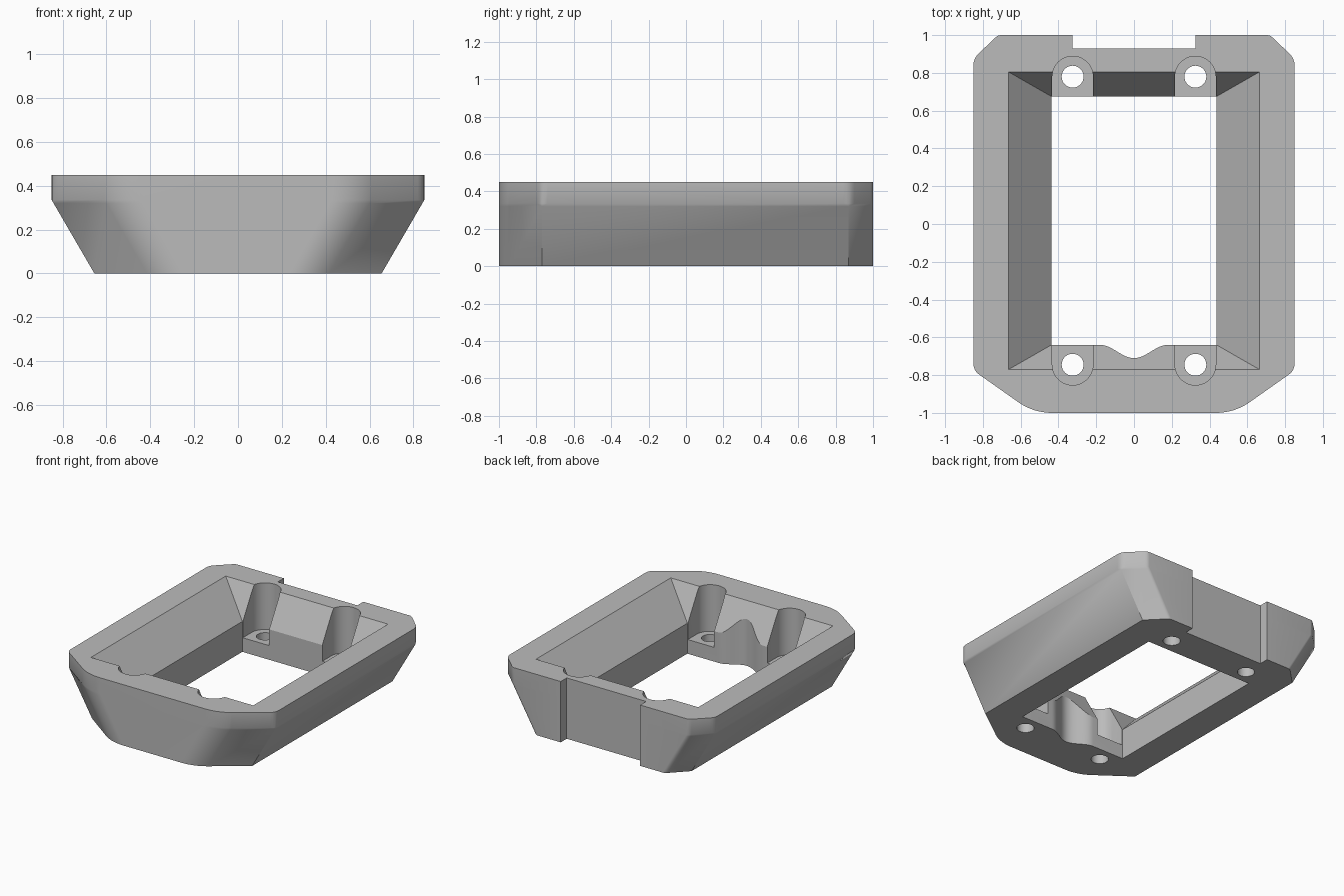
import bpy, bmesh, math

old = bpy.data.objects.get("Cube")
if old:
    bpy.data.objects.remove(old)

HEIGHT, BAND, BREAK = 0.45, 0.335, 0.225

grey = bpy.data.materials.new("light grey")
grey.use_nodes = True
colour = (0.5, 0.5, 0.5, 1)
grey.diffuse_color = colour
grey.node_tree.nodes["Principled BSDF"].inputs["Base Color"].default_value = colour


def loft(name, rings):
    """Closed solid through a stack of (outline, z) rings."""
    bm = bmesh.new()
    loops = [[bm.verts.new((x, y, z)) for x, y in pts] for pts, z in rings]
    for a, b in zip(loops, loops[1:]):
        for i in range(len(a)):
            j = (i + 1) % len(a)
            bm.faces.new((a[i], a[j], b[j], b[i]))
    bm.faces.new(loops[0][::-1])
    bm.faces.new(loops[-1])
    bmesh.ops.remove_doubles(bm, verts=bm.verts, dist=1e-4)
    bmesh.ops.recalc_face_normals(bm, faces=bm.faces)
    mesh = bpy.data.meshes.new(name)
    bm.to_mesh(mesh)
    bm.free()
    mesh.materials.append(grey)
    obj = bpy.data.objects.new(name, mesh)
    bpy.context.collection.objects.link(obj)
    return obj


def prism(name, pts, low, high):
    return loft(name, [(pts, low), (pts, high)])


def box(x0, x1, y0, y1):
    return [(x0, y0), (x1, y0), (x1, y1), (x0, y1)]


def arc(cx, cy, r, start, end, steps):
    angles = [math.radians(start + (end - start) * i / steps) for i in range(steps + 1)]
    return [(cx + r * math.cos(a), cy + r * math.sin(a)) for a in angles]


def bend(a, b, c, steps):
    """Rounded corner: quadratic curve from a to c around b."""
    ts = [i / steps for i in range(steps + 1)]
    return [tuple((1 - t) ** 2 * p + 2 * t * (1 - t) * q + t * t * r
                  for p, q, r in zip(a, b, c)) for t in ts]


# Outer shell: the sides lean in below the band while front and back stay upright
front_curve = bend((0.43, -1), (0.53, -1), (0.61, -0.945), 10)
front_corner = bend((0.82, -0.797), (0.85, -0.775), (0.85, -0.74), 4)
back_corner = bend((0.85, 0.84), (0.85, 0.875), (0.825, 0.9), 4)
back_curve = bend((0.735, 0.986), (0.72, 1), (0.705, 1), 3)


def outline(shift, sharp):
    fc = [(0.85, -0.77)] * len(front_corner) if sharp else front_corner
    bc = [(0.85, 0.87)] * len(back_corner) if sharp else back_corner
    half = [(x - shift, y) for x, y in front_curve + fc + bc + back_curve]
    return half + [(-x, y) for x, y in reversed(half)]


body = loft("tapered_frame", [(outline(0.195, True), 0), (outline(0.009, True), 0.32),
                              (outline(0, False), BAND), (outline(0, False), HEIGHT)])

# Central opening: straight at the bottom, flared at the top
throat = box(-0.437, 0.437, -0.64, 0.675)
flare = box(-0.765, 0.765, -0.828, 0.863)
cutters = [loft("opening_cutter", [(throat, -0.1), (throat, BREAK), (flare, 0.55)])]

# Notch in the back
cutters.append(prism("notch_cutter", box(-0.325, 0.325, 0.93, 1.1), -0.1, 0.6))

# Wavy groove in the front lip
wave = [(x, -0.675 - 0.035 * math.cos(math.pi * x / 0.18))
        for x in (-0.18 + 0.36 * i / 24 for i in range(25))]
cutters.append(prism("groove_cutter", wave + [(0.18, -0.5), (-0.18, -0.5)], -0.1, 0.6))

# Screw pockets and through holes
R = 0.108
for x in (-0.325, 0.325):
    for y, turn, inner in ((0.78, 0, 0.6), (-0.745, 180, -0.56)):
        side = 1 if turn == 0 else -1
        pocket = arc(x, y, R, turn, turn + 180, 20)
        pocket += [(x - side * R, inner), (x + side * R, inner)]
        cutters.append(prism("pocket_cutter", pocket, 0.105, 0.6))
        cutters.append(prism("hole_cutter", arc(x, y, 0.058, 0, 348.75, 31), -0.1, 0.3))

for cutter in cutters:
    cutter.hide_render = True
    mod = body.modifiers.new(cutter.name, "BOOLEAN")
    mod.operation, mod.solver, mod.object = "DIFFERENCE", "EXACT", cutter

# Bake the cuts and drop the cutters
bpy.context.view_layer.update()
graph = bpy.context.evaluated_depsgraph_get()
result = bpy.data.meshes.new_from_object(body.evaluated_get(graph))
body.modifiers.clear()
body.data = result
for cutter in cutters:
    bpy.data.objects.remove(cutter)

bpy.ops.object.select_all(action="DESELECT")
body.select_set(True)
bpy.context.view_layer.objects.active = body
bpy.ops.object.shade_smooth_by_angle(angle=math.radians(25))
